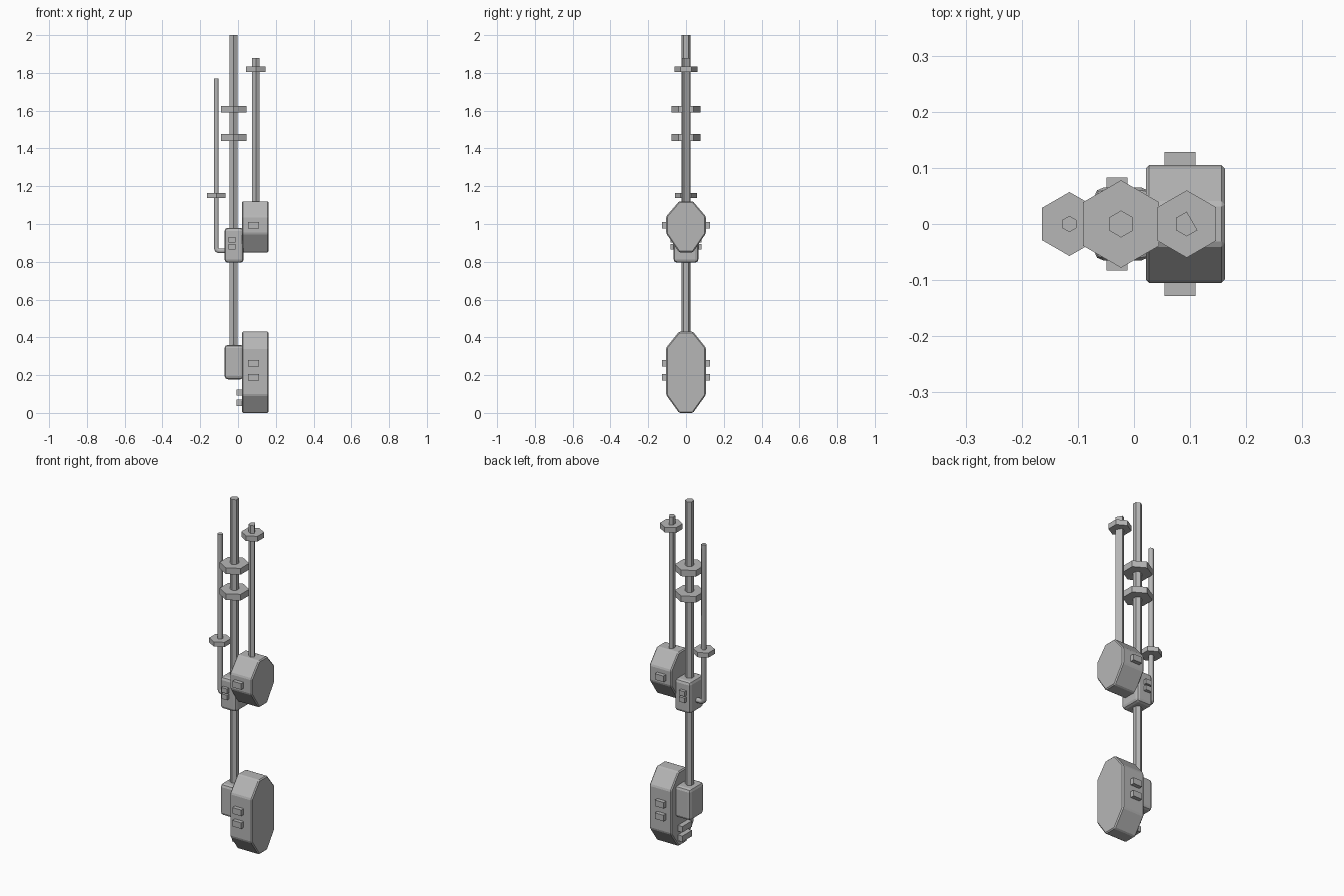
import bpy, bmesh, math
from mathutils import Vector, Matrix

cube = bpy.data.objects.get("Cube")
if cube:
    bpy.data.objects.remove(cube, do_unlink=True)

GREY = (0.47, 0.47, 0.47, 1.0)
mat = bpy.data.materials.new("plain grey")
mat.use_nodes = True
mat.diffuse_color = GREY
mat.node_tree.nodes["Principled BSDF"].inputs["Base Color"].default_value = GREY


def finish(name, bm, bevel=0, segments=1):
    """Turn a bmesh into a named object, with an optional edge bevel."""
    bmesh.ops.recalc_face_normals(bm, faces=bm.faces)
    mesh = bpy.data.meshes.new(name)
    bm.to_mesh(mesh)
    bm.free()
    mesh.materials.append(mat)
    obj = bpy.data.objects.new(name, mesh)
    bpy.context.collection.objects.link(obj)
    if bevel:
        mod = obj.modifiers.new("Bevel", "BEVEL")
        mod.width = bevel
        mod.segments = segments
    return obj


def box(name, xs, ys, zs, bevel=0, segments=1):
    lo, hi = Vector((xs[0], ys[0], zs[0])), Vector((xs[1], ys[1], zs[1]))
    bm = bmesh.new()
    bmesh.ops.create_cube(bm, size=1, matrix=Matrix.Translation((lo + hi) / 2)
                          @ Matrix.Diagonal((*(hi - lo), 1)))
    return finish(name, bm, bevel, segments)


def hexagon(name, x, radius, z0, z1):
    """Upright six-sided prism with points towards front and back."""
    bm = bmesh.new()
    bmesh.ops.create_cone(bm, cap_ends=True, segments=6, radius1=radius, radius2=radius,
                          depth=z1 - z0, matrix=Matrix.Translation((x, 0, (z0 + z1) / 2))
                          @ Matrix.Rotation(math.pi / 2, 4, "Z"))
    for v in bm.verts:  # guarantee the points lie on the y axis
        a = round((math.atan2(v.co.y, v.co.x - x) - math.pi / 2) / (math.pi / 3))
        a = math.pi / 2 + a * math.pi / 3
        v.co.x, v.co.y = x + radius * math.cos(a), radius * math.sin(a)
    return finish(name, bm)


def octagon_case(name, z0, z1, low, high):
    """Eight-sided housing, extruded along x."""
    half = [(0.037, z0), (0.105, low), (0.105, high), (0.037, z1)]
    outline = half + [(-y, z) for y, z in reversed(half)]
    bm = bmesh.new()
    face = bm.faces.new([bm.verts.new((0.021, y, z)) for y, z in outline])
    ext = bmesh.ops.extrude_face_region(bm, geom=[face])
    moved = [g for g in ext["geom"] if isinstance(g, bmesh.types.BMVert)]
    bmesh.ops.translate(bm, verts=moved, vec=(0.141, 0, 0))
    return finish(name, bm, 0.006)


def buttons(name, xs, reach, heights, size):
    """Matching front and back buttons at each height."""
    for i, z in enumerate(heights, 1):
        for side, s in (("front", -1), ("back", 1)):
            ys = sorted((s * (reach - 0.05), s * reach))
            box(f"{name}_{side}_{i}", xs, ys, (z - size / 2, z + size / 2))


# Housings
octagon_case("upper_case", 0.85, 1.12, 0.95, 1.04)
octagon_case("lower_case", 0.0, 0.43, 0.095, 0.345)
box("upper_bracket", (-0.071, 0.03), (-0.065, 0.065), (0.795, 0.98), 0.017, 2)
box("lower_bracket", (-0.071, 0.03), (-0.065, 0.065), (0.178, 0.36), 0.017, 2)

# Buttons and side tabs
buttons("upper_case_button", (0.054, 0.110), 0.128, (0.993,), 0.035)
buttons("lower_case_button", (0.054, 0.110), 0.128, (0.262, 0.188), 0.035)
buttons("upper_bracket_button", (-0.049, -0.012), 0.083, (0.916, 0.879), 0.028)
for i, z in enumerate((0.108, 0.053), 1):
    box(f"side_tab_{i}", (-0.008, 0.03), (-0.045, 0.045), (z - 0.017, z + 0.017))

# Straight rods and their nuts
hexagon("main_rod", -0.023, 0.024, 0.2, 2.0)
hexagon("left_rod", 0.094, 0.022, 1.1, 1.88)
hexagon("left_rod_nut", 0.094, 0.06, 1.805, 1.835)
hexagon("main_rod_upper_nut", -0.023, 0.078, 1.59, 1.626)
hexagon("main_rod_lower_nut", -0.023, 0.078, 1.44, 1.476)
hexagon("right_rod_nut", -0.115, 0.057, 1.138, 1.165)

# Bent rod entering the side of the upper bracket
curve = bpy.data.curves.new("right_rod", "CURVE")
curve.dimensions = "3D"
curve.bevel_depth = 0.0145
curve.bevel_resolution = 1
curve.use_fill_caps = True
path = [(-0.06, 0.858), (-0.1, 0.858), (-0.111, 0.862), (-0.115, 0.873), (-0.115, 1.77)]
spline = curve.splines.new("POLY")
spline.points.add(len(path) - 1)
for point, (x, z) in zip(spline.points, path):
    point.co = (x, 0, z, 1)
curve.materials.append(mat)
rod = bpy.data.objects.new("right_rod", curve)
bpy.context.collection.objects.link(rod)
bpy.ops.object.select_all(action="DESELECT")
rod.select_set(True)
bpy.context.view_layer.objects.active = rod
bpy.ops.object.convert(target="MESH")
